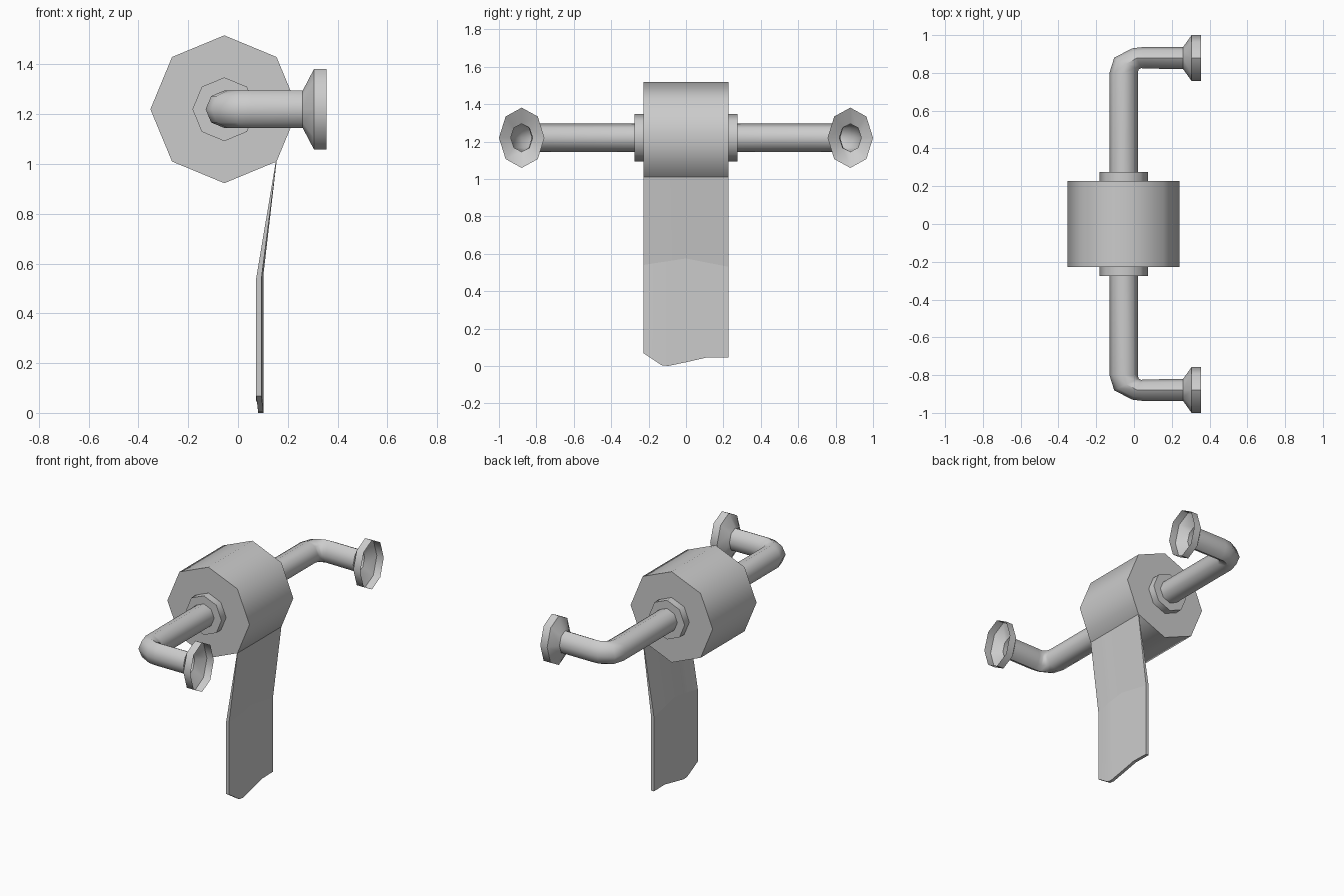
import bpy, bmesh, math

if "Cube" in bpy.data.objects:
    bpy.data.objects.remove(bpy.data.objects["Cube"])

CX, CZ, N = -0.055, 1.22, 8


def make(name, verts, faces, angle=None):
    mesh = bpy.data.meshes.new(name)
    mesh.from_pydata(verts, [], faces)
    bm = bmesh.new()
    bm.from_mesh(mesh)
    bmesh.ops.recalc_face_normals(bm, faces=bm.faces)
    bm.to_mesh(mesh)
    bm.free()
    obj = bpy.data.objects.new(name, mesh)
    bpy.context.collection.objects.link(obj)
    if angle:
        bpy.ops.object.select_all(action='DESELECT')
        obj.select_set(True)
        bpy.context.view_layer.objects.active = obj
        bpy.ops.object.shade_smooth_by_angle(angle=math.radians(angle))
    return obj


def loft(name, rings, angle, caps=False):
    """Rings of (outer xy, inner xy, z radius), joined into an 8-sided tube."""
    verts, faces = [], []
    for (ox, oy), (ix, iy), rz in rings:
        for k in range(N):
            a = math.tau * k / N
            c = math.cos(a)
            verts.append(((ox + ix) / 2 + (ox - ix) / 2 * c,
                          (oy + iy) / 2 + (oy - iy) / 2 * c,
                          CZ + rz * math.sin(a)))
    for r in range(len(rings) - 1):
        for k in range(N):
            j = (k + 1) % N
            faces.append((r * N + k, r * N + j, (r + 1) * N + j, (r + 1) * N + k))
    if caps:
        faces += [tuple(range(N)), tuple(range((len(rings) - 1) * N, len(rings) * N))]
    return make(name, verts, faces, angle)


def drum(name, radius, y0, y1):
    return loft(name, [((CX - radius, y), (CX + radius, y), radius) for y in (y0, y1)], 50, True)


def mirror_y(obj):
    mod = obj.modifiers.new("mirror", 'MIRROR')
    mod.use_axis = (False, True, False)
    mod.use_mirror_merge = False


# Paper roll
drum("paper_roll", 0.297, -0.227, 0.227)

# Collars on both sides of the roll
mirror_y(drum("collar", 0.128, 0.22, 0.275))

# Bent arms
mirror_y(loft("arm", [
    ((-0.13, 0.22), (0.02, 0.22), 0.075),
    ((-0.13, 0.80), (0.02, 0.80), 0.075),
    ((-0.105, 0.88), (0.025, 0.818), 0.075),
    ((-0.01, 0.93), (0.038, 0.825), 0.075),
    ((0.05, 0.937), (0.06, 0.823), 0.075),
    ((0.26, 0.937), (0.26, 0.82), 0.075)], 50))

# Open wall flanges at the arm ends
mirror_y(loft("wall_flange", [
    ((0.26, 0.937), (0.26, 0.82), 0.075),
    ((0.305, 1.0), (0.305, 0.757), 0.161),
    ((0.355, 1.0), (0.355, 0.757), 0.161)], 50))

# Hanging sheet: columns of (y, crease z, torn bottom z, x shift)
columns = [(-0.227, 0.54, 0.068, 0), (-0.13, 0.555, 0.004, 0.008), (-0.095, 0.56, 0.0, 0.008),
           (0, 0.575, 0.02, 0.006), (0.11, 0.553, 0.045, 0.003), (0.227, 0.53, 0.045, 0)]
verts, faces = [], []
for y, crease, bottom, dx in columns:
    x = 0.073 + dx
    t = 0.021
    verts += [(0.152, y, 1.012), (x, y, crease), (x, y, bottom),
              (x + t, y, bottom), (x + t, y, crease), (0.155, y, 1.01)]
for c in range(len(columns) - 1):
    for k in range(6):
        j = (k + 1) % 6
        faces.append((c * 6 + k, c * 6 + j, c * 6 + 6 + j, c * 6 + 6 + k))
last = (len(columns) - 1) * 6
for b in (0, last):
    faces += [(b, b + 1, b + 4, b + 5), (b + 1, b + 2, b + 3, b + 4)]
make("hanging_sheet", verts, faces, 5)
